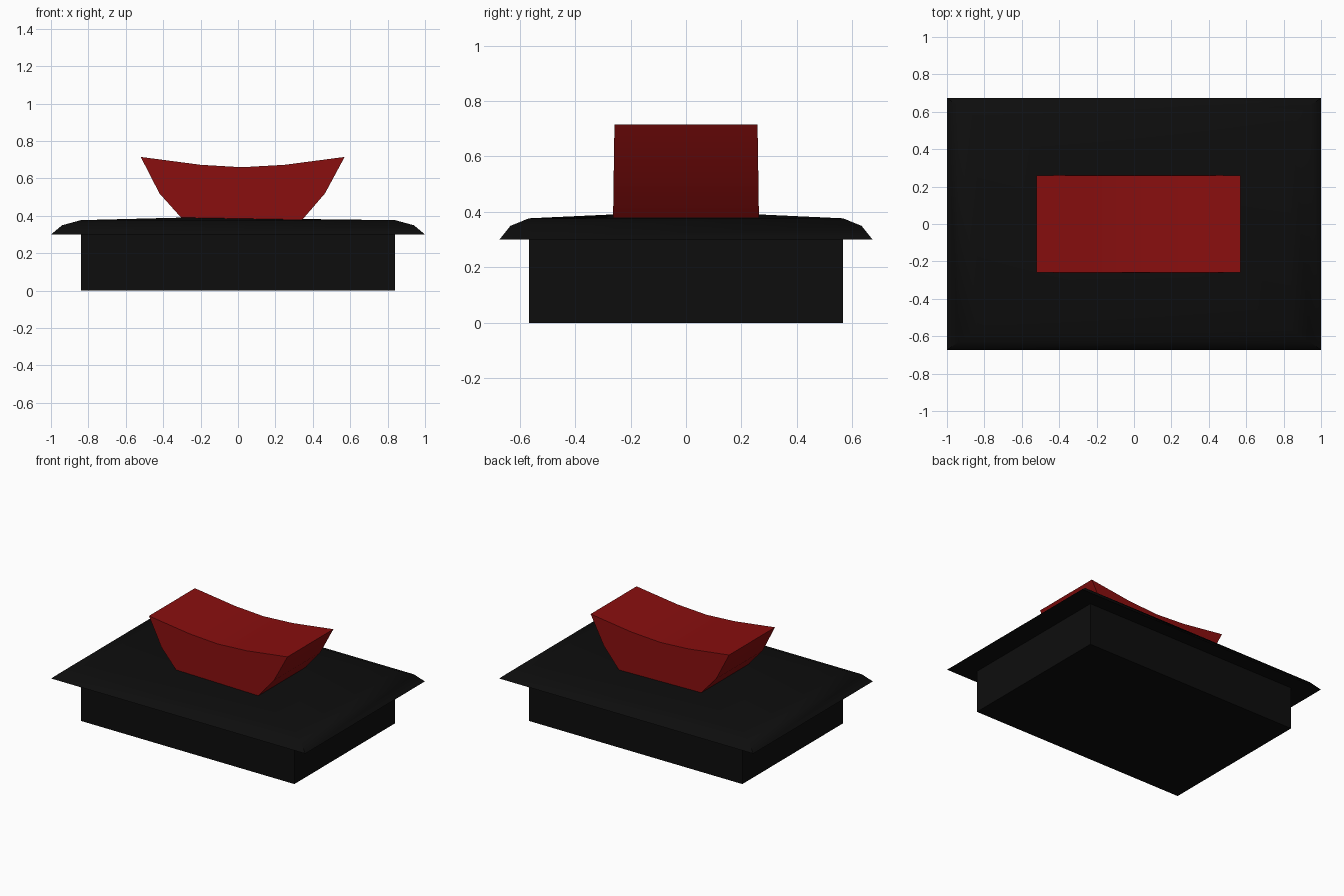
import bpy
import bmesh
import math

if "Cube" in bpy.data.objects:
    bpy.data.objects.remove(bpy.data.objects["Cube"])


def material(name, rgb):
    m = bpy.data.materials.new(name)
    m.diffuse_color = (*rgb, 1)
    m.use_nodes = True
    m.node_tree.nodes["Principled BSDF"].inputs["Base Color"].default_value = m.diffuse_color
    return m


def loft(name, rings, mat):
    """Skin a stack of equal-length point rings and cap both ends."""
    bm = bmesh.new()
    loops = [[bm.verts.new(p) for p in ring] for ring in rings]
    bm.faces.new(loops[0])
    bm.faces.new(loops[-1])
    for a, b in zip(loops, loops[1:]):
        for i in range(len(a)):
            j = (i + 1) % len(a)
            bm.faces.new((a[i], a[j], b[j], b[i]))
    bmesh.ops.recalc_face_normals(bm, faces=bm.faces)
    me = bpy.data.meshes.new(name)
    bm.to_mesh(me)
    bm.free()
    me.materials.append(mat)
    ob = bpy.data.objects.new(name, me)
    bpy.context.collection.objects.link(ob)
    # Smooth the gentle bends, keep the box edges sharp
    bpy.ops.object.select_all(action='DESELECT')
    ob.select_set(True)
    bpy.context.view_layer.objects.active = ob
    bpy.ops.object.shade_smooth_by_angle(angle=math.radians(30))
    return ob


def rect(x0, x1, y, z0, z1):
    return [(x0, -y, z0), (x1, -y, z1), (x1, y, z1), (x0, y, z0)]


black = material("black_plastic", (0.004, 0.004, 0.004))
red = material("red_plastic", (0.25, 0.0045, 0.0045))

# Housing: box body stepping out to a bevelled flange with a slightly crowned top
sections = [
    (-0.84, 0.84, 0.566, 0.0, 0.0),
    (-0.84, 0.84, 0.566, 0.30, 0.30),
    (-1.0, 1.0, 0.673, 0.30, 0.30),
    (-0.94, 0.94, 0.633, 0.35, 0.35),
    (-0.84, 0.84, 0.566, 0.377, 0.377),
    (-0.29, 0.35, 0.263, 0.391, 0.380),
]
loft("switch_housing", [rect(*s) for s in sections], black)

# Rocker: concave-topped profile (x, z, half depth), spanning front to back
profile = [
    (-0.29, 0.375, 0.263), (0.34, 0.375, 0.263), (0.465, 0.52, 0.261),
    (0.57, 0.715, 0.258), (0.25, 0.673, 0.258), (0.02, 0.66, 0.258),
    (-0.20, 0.673, 0.258), (-0.52, 0.715, 0.258), (-0.42, 0.52, 0.261),
]
loft("rocker_button", [[(x, s * d, z) for x, z, d in profile] for s in (-1, 1)], red)
